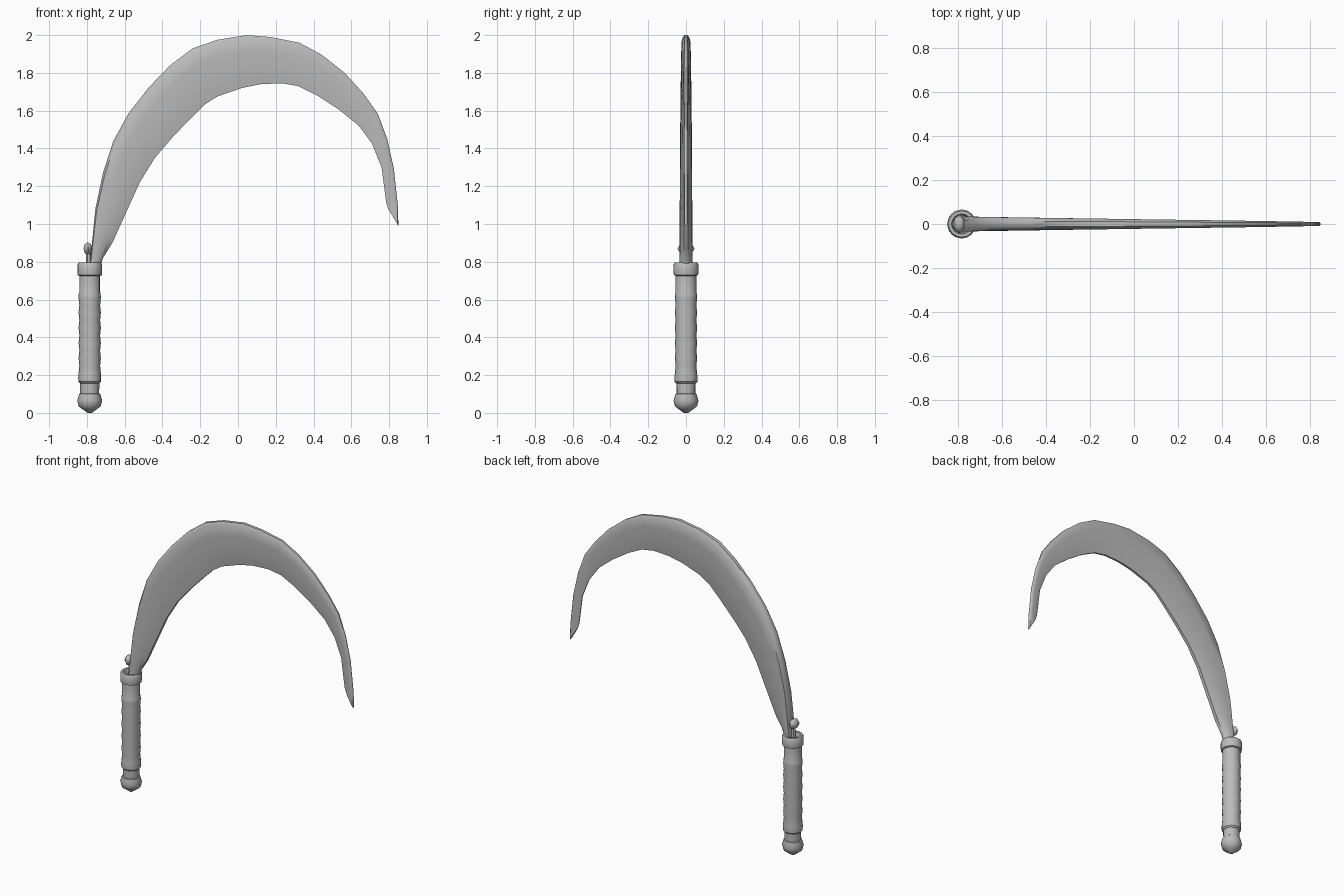
import bpy, bmesh, math
from mathutils import Vector, Matrix

cube = bpy.data.objects.get("Cube")
if cube:
    bpy.data.objects.remove(cube, do_unlink=True)

# One plain grey for the whole tool
GREY = (0.5, 0.5, 0.5, 1)
grey = bpy.data.materials.new("plain grey")
grey.use_nodes = True
grey.diffuse_color = GREY
grey.node_tree.nodes["Principled BSDF"].inputs["Base Color"].default_value = GREY


def finish(bm, name, angle):
    """Turn a bmesh into a shaded, named object."""
    bmesh.ops.recalc_face_normals(bm, faces=bm.faces)
    mesh = bpy.data.meshes.new(name)
    bm.to_mesh(mesh)
    bm.free()
    mesh.materials.append(grey)
    obj = bpy.data.objects.new(name, mesh)
    bpy.context.collection.objects.link(obj)
    bpy.ops.object.select_all(action='DESELECT')
    obj.select_set(True)
    bpy.context.view_layer.objects.active = obj
    bpy.ops.object.shade_smooth_by_angle(angle=math.radians(angle))
    return obj


def loft(bm, rings):
    """Skin a row of closed rings and cap both ends."""
    rows = [[bm.verts.new(p) for p in ring] for ring in rings]
    for a, b in zip(rows, rows[1:]):
        for i in range(len(a)):
            j = (i + 1) % len(a)
            bm.faces.new((a[i], a[j], b[j], b[i]))
    bm.faces.new(rows[0])
    bm.faces.new(rows[-1])


def turned(name, profile, centre, sides, angle=40):
    """Lathe a (radius, height) profile about a vertical axis."""
    bm = bmesh.new()
    turns = [math.tau * i / sides for i in range(sides)]
    loft(bm, [[(centre + r * math.cos(a), r * math.sin(a), z) for a in turns]
              for r, z in profile])
    return finish(bm, name, angle)


# Blade: matched points along the spine and the cutting edge
spine = [(-.79, .74), (-.78, .83), (-.755, 1.08), (-.715, 1.27), (-.66, 1.44),
         (-.58, 1.585), (-.475, 1.72), (-.36, 1.84), (-.24, 1.93), (-.11, 1.975),
         (.045, 2), (.17, 1.99), (.325, 1.96), (.445, 1.895), (.565, 1.8),
         (.665, 1.69), (.74, 1.585), (.79, 1.45), (.825, 1.295), (.847, 1.09),
         (.849, .99)]
edge = [(-.74, .74), (-.715, .82), (-.665, .9), (-.595, 1.055), (-.52, 1.22),
        (-.44, 1.35), (-.35, 1.455), (-.255, 1.555), (-.18, 1.63), (-.11, 1.675),
        (.02, 1.72), (.12, 1.74), (.23, 1.745), (.32, 1.73), (.42, 1.68),
        (.535, 1.605), (.64, 1.52), (.71, 1.425), (.76, 1.3), (.785, 1.11),
        (.795, 1.08)]
# Half section: fraction from spine to edge, fraction of the half thickness
section = [(0, .45), (.07, 1), (.3, 1), (.55, .95), (.8, .7), (1, .35)]
rings = []
for s, e in zip(spine, edge):
    s, e = Vector((s[0], 0, s[1])), Vector((e[0], 0, e[1]))
    half = .022 - .016 * (s.x + e.x) / 2
    side = [s.lerp(e, u) + Vector((0, half * w, 0)) for u, w in section]
    rings.append(side + [Vector((p.x, -p.y, p.z)) for p in reversed(side)])
bm = bmesh.new()
loft(bm, rings)
finish(bm, "blade", 50)

# Handle parts share one axis
AXIS = -.785
turned("pommel", [(.012, 0), (.036, .018), (.058, .034), (.066, .065),
                  (.056, .1), (.048, .105)], AXIS, 12)
turned("handle_neck", [(.05, .09), (.051, .17)], AXIS, 16)

# Grip with a gently wavy, hand-worn outline
grip = [(.05, .155), (.06, .165), (.061, .185)]
grip += [(.057 + .002 * math.cos(i * math.pi), .21 + .04 * i) for i in range(11)]
grip += [(.058, .63), (.055, .638), (.055, .74)]
turned("grip", grip, AXIS, 16)

# Collar with a shallow socket around the blade root
turned("collar", [(.054, .725), (.064, .73), (.066, .745), (.066, .785),
                  (.06, .795), (.046, .795), (.04, .765)], AXIS, 16)

# Faceted knob and its short stem beside the blade root
bm = bmesh.new()
bmesh.ops.create_uvsphere(bm, u_segments=6, v_segments=4, radius=1,
                          matrix=Matrix.LocRotScale(
                              (-.795, 0, .87), None, (.027, .045, .033)))
finish(bm, "knob", 60)
turned("knob_stem", [(.016, .75), (.014, .85)], -.79, 6)
